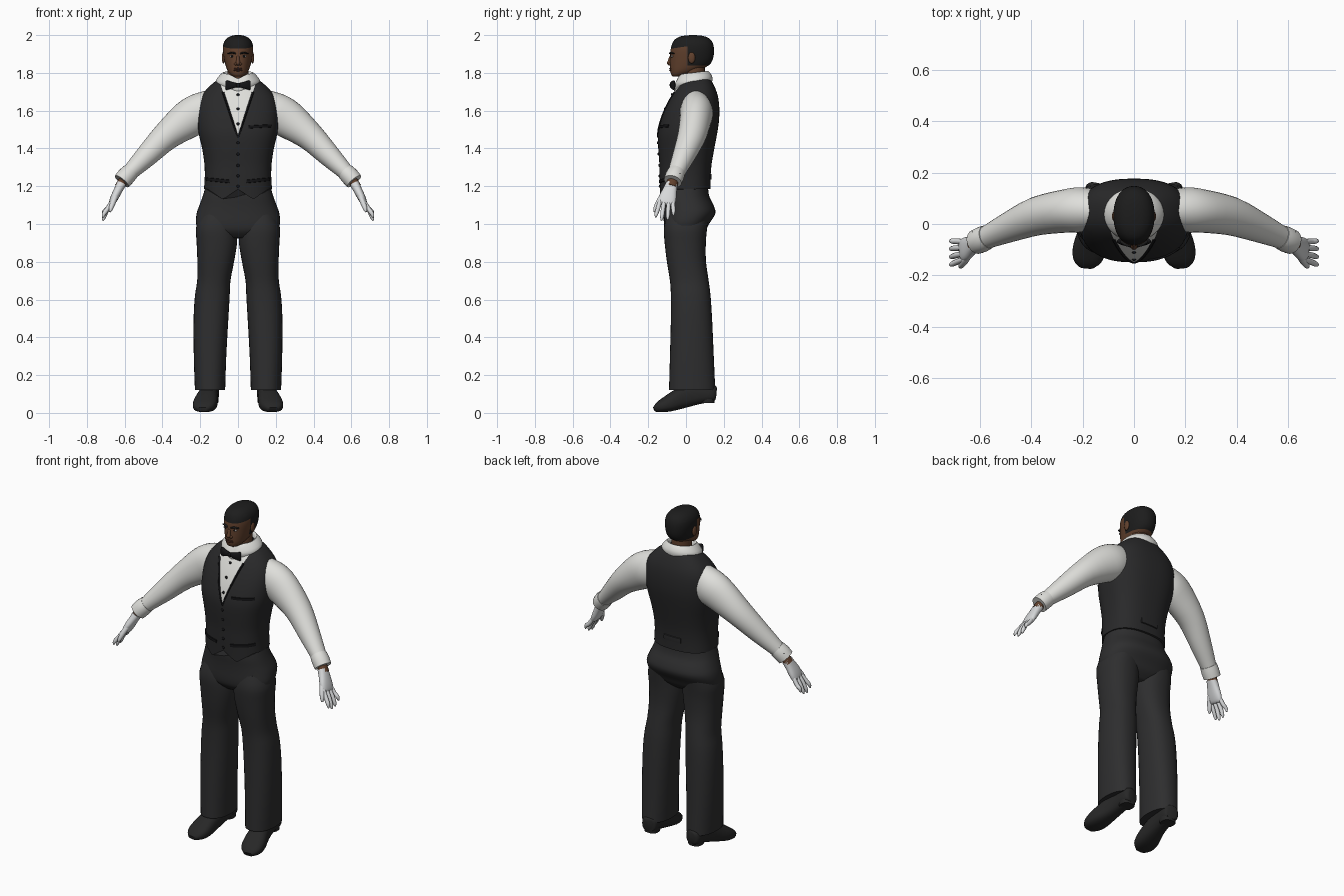
import bpy, bmesh, math
from mathutils import Vector
from mathutils.bvhtree import BVHTree

if "Cube" in bpy.data.objects:
    bpy.data.objects.remove(bpy.data.objects["Cube"], do_unlink=True)


def material(name, r, g, b):
    m = bpy.data.materials.new(name)
    m.use_nodes = True
    m.diffuse_color = (r, g, b, 1)
    m.node_tree.nodes["Principled BSDF"].inputs["Base Color"].default_value = (r, g, b, 1)
    return m


SKIN = material("brown skin", .12, .052, .026)
LIPS = material("dark lips", .075, .028, .018)
HAIR = material("black hair", .012, .012, .012)
SHIRT = material("white cloth", .74, .74, .71)
GLOVE = material("glove white", .68, .69, .7)
VEST = material("charcoal vest", .022, .022, .023)
PANTS = material("charcoal trousers", .027, .027, .028)
SHOE = material("shoe black", .02, .02, .02)
TRIM = material("trim black", .007, .007, .008)
EYE = material("eye white", .4, .37, .34)


def finish(name, bm, mats, angle=50):
    bmesh.ops.recalc_face_normals(bm, faces=bm.faces)
    me = bpy.data.meshes.new(name)
    bm.to_mesh(me)
    bm.free()
    for m in mats:
        me.materials.append(m)
    ob = bpy.data.objects.new(name, me)
    bpy.context.collection.objects.link(ob)
    bpy.ops.object.select_all(action='DESELECT')
    ob.select_set(True)
    bpy.context.view_layer.objects.active = ob
    bpy.ops.object.shade_smooth_by_angle(angle=math.radians(angle))
    return ob


def spline(rows, steps):
    """Catmull-Rom interpolation of ring rows."""
    out = []
    for i in range(len(rows) - 1):
        a, b, c, d = (rows[max(0, min(len(rows) - 1, i + j))] for j in (-1, 0, 1, 2))
        for s in range(steps):
            t = s / steps
            out.append([.5 * (2*q + (r-p)*t + (2*p-5*q+4*r-w)*t*t + (3*q-p-3*r+w)*t**3)
                        for p, q, r, w in zip(a, b, c, d)])
    return out + [list(rows[-1])]


def loft_bm(rows, n=24, ref=(0, 1, 0), power=2, steps=3, flat=False, caps=True, side=1):
    """Rings of (x, y, z, half width, half depth) joined along their centres."""
    rows = spline(rows, steps)
    bm, rings, ref = bmesh.new(), [], Vector(ref)
    for i, row in enumerate(rows):
        t = Vector((0, 0, 1)) if flat else (
            Vector(rows[min(i+1, len(rows)-1)][:3]) - Vector(rows[max(i-1, 0)][:3])).normalized()
        v = (ref - t * ref.dot(t)).normalized()
        u = v.cross(t)
        ring = []
        for k in range(n):
            c, s = math.cos(k * math.tau / n), math.sin(k * math.tau / n)
            p = Vector(row[:3]) + u * row[3] * math.copysign(abs(c) ** (2/power), c) \
                + v * row[4] * math.copysign(abs(s) ** (2/power), s)
            ring.append(bm.verts.new((p.x * side, p.y, p.z)))
        rings.append(ring)
    for r0, r1 in zip(rings, rings[1:]):
        for k in range(n):
            bm.faces.new((r0[k], r0[(k+1) % n], r1[(k+1) % n], r1[k]))
    if caps:
        bm.faces.new(rings[0])
        bm.faces.new(rings[-1])
    return bm, rings


def loft(name, rows, mat, **kw):
    return finish(name, loft_bm(rows, **kw)[0], [mat])


def slab(z, rx, y0, y1, cx=0):
    return (cx, (y0 + y1) / 2, z, rx, (y1 - y0) / 2)


def ball(name, loc, size, mat):
    bm = bmesh.new()
    bmesh.ops.create_uvsphere(bm, u_segments=16, v_segments=10, radius=1)
    for v in bm.verts:
        v.co = Vector(loc) + v.co * Vector(size)
    return finish(name, bm, [mat])


def cut(bm, co, no, test=lambda f: True):
    faces = [f for f in bm.faces if test(f)]
    geom = faces + list({e for f in faces for e in f.edges}) + list({v for f in faces for v in f.verts})
    bmesh.ops.bisect_plane(bm, geom=geom, plane_co=co, plane_no=no, dist=1e-5)


# Vest with pointed front hem and a V opening showing the shirt
bm, rings = loft_bm([
    slab(1.185, .18, -.138, .13), slab(1.25, .176, -.14, .13), slab(1.32, .178, -.141, .136),
    slab(1.4, .19, -.147, .15), slab(1.48, .208, -.148, .165), slab(1.55, .215, -.132, .175),
    slab(1.62, .212, -.106, .176), slab(1.68, .192, -.076, .168), slab(1.73, .15, -.045, .15),
    slab(1.765, .105, -.01, .13), slab(1.78, .07, .0, .11)],
    n=64, power=2.5, flat=True)
for v in rings[0]:
    if v.co.y < 0:
        v.co.z -= .055 * max(0, 1 - abs(abs(v.co.x) - .08) / .08)
front = lambda f: f.calc_center_median().y < .03 and f.calc_center_median().z > 1.4
slope = .33
for s in (1, -1):
    cut(bm, (0, 0, 1.46), (s, 0, -slope), front)
for f in bm.faces:
    c = f.calc_center_median()
    f.material_index = int(front(f) and abs(c.x) < slope * (c.z - 1.46))
tree = BVHTree.FromBMesh(bm)
finish("vest", bm, [VEST, SHIRT])


def on_vest(x, z, d=-1):
    return tree.ray_cast(Vector((x, d, z)), Vector((0, -d, 0)))[0]


def strip(name, x0, z0, x1, z1, half, mat, d=-1):
    """Raised welt that follows the vest surface."""
    rows = []
    for i in range(7):
        p = on_vest(x0 + (x1-x0) * i / 6, z0 + (z1-z0) * i / 6, d)
        rows.append((p.x, p.y, p.z, .006, half))
    loft(name, rows, mat, n=8, ref=(0, 0, 1), power=4, steps=1)


strip("chest_pocket", .055, 1.513, .175, 1.52, .008, TRIM)
strip("back_strap", -.055, 1.25, .055, 1.25, .016, VEST, 1)
for s, side in ((1, "left"), (-1, "right")):
    strip(side + "_waist_pocket", s * .045, 1.225, s * .165, 1.237, .009, TRIM)
    strip(side + "_vest_edge", 0, 1.458, s * .079, 1.697, .004, TRIM)
for i, z in enumerate((1.2, 1.255, 1.31, 1.37, 1.43, 1.53, 1.61, 1.685)):
    ball("button_%d" % i, on_vest(0, z), (.008, .006, .008), TRIM)

# Trousers
loft("trouser_seat", [
    slab(.925, .1, -.075, .06), slab(.96, .195, -.108, .1), slab(1.0, .222, -.117, .122),
    slab(1.055, .219, -.118, .155), slab(1.1, .204, -.12, .146), slab(1.15, .186, -.124, .122),
    slab(1.22, .165, -.12, .115)], PANTS, n=40, power=2.4, flat=True)
for s, side in ((1, "left"), (-1, "right")):
    loft(side + "_trouser_leg", [
        slab(.12, .08, -.09, .155, .148), slab(.3, .086, -.085, .147, .148),
        slab(.5, .092, -.08, .138, .143), slab(.62, .092, -.08, .13, .136),
        slab(.7, .088, -.085, .12, .128), slab(.8, .097, -.101, .106, .118),
        slab(.9, .107, -.113, .105, .112), slab(.98, .108, -.117, .112, .114),
        slab(1.05, .09, -.1, .12, .11)],
        PANTS, n=32, power=2.3, flat=True, side=s)

# Shoes, toes turned out and pointing down
    loft(side + "_shoe", [
        (.143, .157, .105, .025, .035), (.145, .14, .105, .045, .045), (.15, .06, .1, .047, .055),
        (.16, -.02, .08, .054, .056), (.173, -.09, .05, .064, .044), (.182, -.14, .031, .056, .029),
        (.185, -.168, .018, .028, .013)],
        SHOE, ref=(0, 0, 1), power=2.6, side=s)
    loft(side + "_shoe_heel", [(.145, .112, .052, .04, .038), (.145, .112, .08, .043, .042)],
         SHOE, flat=True, steps=1, power=2.6, side=s)

# Sleeves, cuffs and wrists
    loft(side + "_sleeve", [
        (.13, .05, 1.625, .09, .075), (.2, .055, 1.59, .104, .088), (.27, .05, 1.55, .1, .084),
        (.38, .03, 1.465, .076, .075), (.48, -.01, 1.365, .06, .06), (.57, -.05, 1.275, .043, .045),
        (.6, -.062, 1.245, .038, .04)], SHIRT, n=32, side=s)
    loft(side + "_cuff", [
        (.57, -.05, 1.275, .046, .047), (.592, -.06, 1.253, .049, .05), (.615, -.07, 1.226, .047, .048)],
        SHIRT, steps=2, side=s)
    ball(side + "_cuff_link", (s * .625, -.035, 1.265), (.007, .007, .007), TRIM)
    loft(side + "_wrist", [(.6, -.066, 1.24, .026, .03), (.63, -.078, 1.195, .024, .03)],
         SKIN, n=16, side=s)

# Gloved hands
    loft(side + "_palm", [
        (.617, -.075, 1.212, .025, .031), (.634, -.085, 1.18, .023, .037),
        (.654, -.097, 1.14, .021, .046), (.668, -.103, 1.11, .016, .044), (.673, -.105, 1.1, .008, .036)],
        GLOVE, n=20, power=2.4, side=s)
    for i, (off, tip) in enumerate(((-.034, 1.035), (-.012, 1.018), (.011, 1.022), (.033, 1.045))):
        y = -.103 + off
        loft("%s_finger_%d" % (side, i + 1), [
            (.662, y, 1.125, .012, .011), (.69, y - .004 + off * .2, 1.082, .012, .0115),
            (.709, y - .008 + off * .35, tip + .02, .011, .01),
            (.715, y - .01 + off * .4, tip, .004, .004)], GLOVE, n=10, side=s)
    loft(side + "_thumb", [
        (.637, -.1, 1.175, .016, .016), (.656, -.137, 1.128, .015, .016),
        (.672, -.16, 1.085, .012, .012), (.678, -.168, 1.064, .005, .005)], GLOVE, n=10, side=s)

# Ears, eyes and brows
    ball(side + "_ear", (s * .077, .03, 1.88), (.009, .019, .03), SKIN)
    ball(side + "_eye", (s * .031, -.073, 1.888), (.013, .007, .006), EYE)
    ball(side + "_pupil", (s * .031, -.077, 1.888), (.006, .005, .006), TRIM)
    loft(side + "_brow", [(.012, -.083, 1.902, .007, .004), (.032, -.079, 1.907, .007, .005),
                          (.052, -.066, 1.902, .006, .003)], HAIR, n=8, ref=(0, 0, 1), side=s)
    ball(side + "_nostril", (s * .012, -.083, 1.847), (.009, .01, .008), SKIN)

# Head with close-cropped hair
bm, rings = loft_bm([
    slab(1.78, .02, -.066, -.03), slab(1.788, .036, -.077, .0), slab(1.81, .054, -.083, .06),
    slab(1.84, .066, -.085, .12), slab(1.875, .074, -.084, .143), slab(1.92, .08, -.082, .148),
    slab(1.955, .077, -.073, .143), slab(1.98, .062, -.055, .126), slab(1.995, .038, -.022, .093),
    slab(2.0, .012, .025, .05)], n=40, power=2.2, flat=True)
cut(bm, (0, 0, 1.94), (0, -.15, 1))
cut(bm, (0, .008, 0), (0, 1, .1 * 0))
cut(bm, (0, 0, 1.84), (0, 0, 1))
for f in bm.faces:
    c = f.calc_center_median()
    f.material_index = int(c.z > 1.94 + .15 * c.y or (c.y > .008 and c.z > 1.84))
finish("head", bm, [SKIN, HAIR])
loft("neck", [slab(1.7, .062, -.025, .11), slab(1.78, .056, -.018, .1), slab(1.85, .055, -.01, .1)],
     SKIN, flat=True)
loft("nose", [(0, -.08, 1.89, .007, .007), (0, -.086, 1.868, .009, .009),
              (0, -.089, 1.85, .012, .012), (0, -.084, 1.84, .006, .007)], SKIN, n=12, flat=True)
for name, z, h in (("upper_lip", 1.823, .005), ("lower_lip", 1.814, .006)):
    ball(name, (0, -.08, z), (.023, .009, h), LIPS)

# Turned-down collar, lower at the front
bm, rings = loft_bm([
    slab(1.72, .098, -.055, .132), slab(1.752, .117, -.066, .14), slab(1.775, .11, -.058, .137),
    slab(1.8, .086, -.044, .122), slab(1.803, .078, -.036, .114), slab(1.79, .069, -.028, .108),
    slab(1.74, .062, -.02, .1)], n=40, flat=True, steps=2, caps=False)
for v in bm.verts:
    v.co.z += .12 * (v.co.y - .06)
    if v.co.y < 0:
        v.co.z -= .022 * max(0, 1 - abs(v.co.x) / .05)
finish("collar", bm, [SHIRT])

# Bow tie
for s, side in ((1, "left"), (-1, "right")):
    loft(side + "_bow_wing", [(0, -.073, 1.735, .008, .009), (.03, -.074, 1.735, .012, .017),
                              (.058, -.066, 1.735, .01, .025), (.064, -.063, 1.735, .005, .023)],
         TRIM, n=16, ref=(0, 0, 1), power=3, side=s)
ball("bow_knot", (0, -.076, 1.735), (.013, .011, .013), TRIM)
